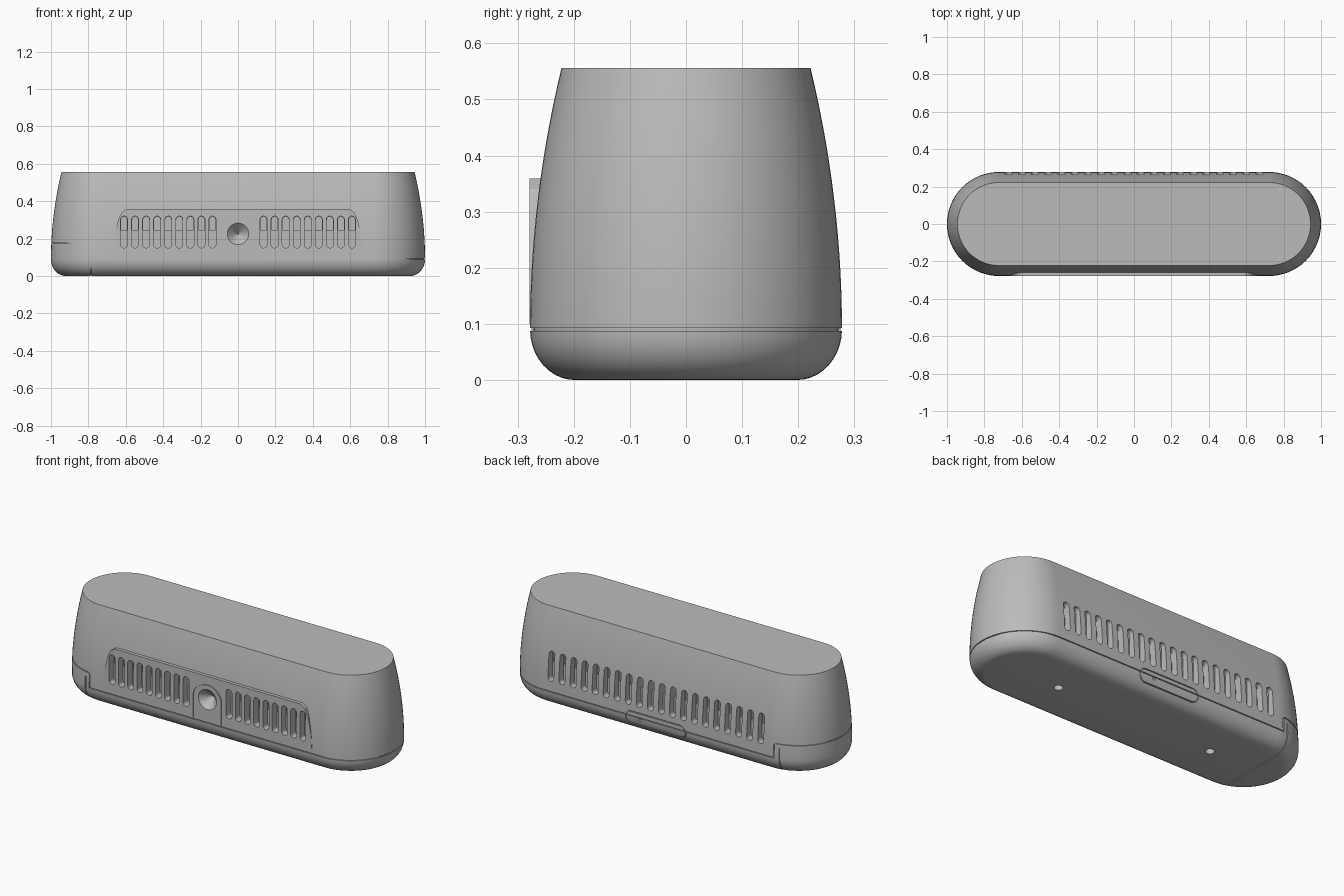
import bpy, bmesh, math
from mathutils import Matrix

if "Cube" in bpy.data.objects:
    bpy.data.objects.remove(bpy.data.objects["Cube"])

HALF = 0.722      # half length of the straight sides
RADIUS = 0.278    # widest half depth
SEAM = 0.09
HEIGHT = 0.556

grey = bpy.data.materials.new("matte_grey")
grey.use_nodes = True
grey.diffuse_color = (0.5, 0.5, 0.5, 1)
grey.node_tree.nodes["Principled BSDF"].inputs["Base Color"].default_value = (0.5, 0.5, 0.5, 1)


def finish(bm, name):
    bmesh.ops.recalc_face_normals(bm, faces=bm.faces)
    mesh = bpy.data.meshes.new(name)
    bm.to_mesh(mesh)
    bm.free()
    mesh.materials.append(grey)
    obj = bpy.data.objects.new(name, mesh)
    bpy.context.collection.objects.link(obj)
    return obj


def bake(obj):
    """Apply all modifiers of an object."""
    graph = bpy.context.evaluated_depsgraph_get()
    mesh = bpy.data.meshes.new_from_object(obj.evaluated_get(graph))
    obj.modifiers.clear()
    obj.data = mesh


def combine(obj, tool, operation, keep=False):
    mod = obj.modifiers.new(operation, "BOOLEAN")
    mod.operation, mod.solver, mod.object = operation, "EXACT", tool
    bake(obj)
    if not keep:
        bpy.data.objects.remove(tool)


def pill_body(name, inset=0):
    """Stack of stadium rings following the side profile."""
    profile = []
    for i in range(11):                       # rounded foot
        a = math.pi / 2 * i / 10
        profile.append((0.198 + 0.08 * math.sin(a), SEAM - SEAM * math.cos(a)))
    for i in range(1, 15):                    # gently bowed taper
        t = i / 14
        profile.append((RADIUS - 0.056 * t * t, SEAM + (HEIGHT - SEAM) * t))
    bm = bmesh.new()
    rings = []
    for r, z in profile:
        z = min(max(z, inset), HEIGHT - inset) if z in (0, HEIGHT) else z + inset * (1 - z / SEAM if z < SEAM else 0)
        ring = []
        for side in (1, -1):
            for k in range(33):
                a = math.pi * (k / 32 - 0.5)
                ring.append(bm.verts.new((side * (HALF + (r - inset) * math.cos(a)),
                                          side * (r - inset) * math.sin(a), z)))
        rings.append(ring)
    for low, high in zip(rings, rings[1:]):
        for i in range(len(low)):
            j = (i + 1) % len(low)
            bm.faces.new((low[i], low[j], high[j], high[i]))
    bm.faces.new(rings[0])
    bm.faces.new(rings[-1])
    return finish(bm, name)


def add_prism(bm, outline, y0, y1):
    """Extrude an outline in the xz plane along y."""
    front = [bm.verts.new((x, y0, z)) for x, z in outline]
    back = [bm.verts.new((x, y1, z)) for x, z in outline]
    bm.faces.new(front)
    bm.faces.new(back)
    for i in range(len(front)):
        j = (i + 1) % len(front)
        bm.faces.new((front[i], front[j], back[j], back[i]))


def arc(cx, cz, r, start, end, steps=12):
    angles = [math.radians(start + (end - start) * i / steps) for i in range(steps + 1)]
    return [(cx + r * math.cos(a), cz + r * math.sin(a)) for a in angles]


def upright_slot(x, low, high, r):
    return arc(x, high - r, r, 0, 180) + arc(x, low + r, r, 180, 360)


def ribbon(path, y0, y1, width=0.005, closed=False):
    """Thin wall along a path, used to engrave a line."""
    bm = bmesh.new()
    pairs = [(bm.verts.new((x, y0, z)), bm.verts.new((x, y1, z))) for x, z in path]
    for a, b in zip(pairs, pairs[1:] + pairs[:1] if closed else pairs[1:]):
        bm.faces.new((a[0], b[0], b[1], a[1]))
    obj = finish(bm, "groove_tool")
    mod = obj.modifiers.new("thick", "SOLIDIFY")
    mod.thickness, mod.offset, mod.use_even_offset = width, 0, True
    bake(obj)
    return obj


# Housing and its raised front panel
housing = pill_body("housing")
core = pill_body("core_tool", 0.006)
core.hide_render = True

right_edge = [(0.667, 0.1), (0.664, 0.17), (0.654, 0.24), (0.64, 0.3), (0.622, 0.34), (0.594, 0.359)]
bm = bmesh.new()
add_prism(bm, right_edge + [(-x, z) for x, z in reversed(right_edge)], -0.2785, -0.2)
combine(housing, finish(bm, "front_panel"), "UNION")

# Engraved lines: stepped seam, end cap joint, rear button outline
seam = [(1.1, SEAM)] + [(-0.755, SEAM)] + arc(-0.77, 0.16, 0.015, 0, 90, 4) + [(-1.1, 0.175)]
joint = [(-0.785, 0.148), (-0.785, -0.1)]
button = arc(0.155, 0.08, 0.036, -90, 90) + arc(-0.155, 0.08, 0.036, 90, 270)
for tool in (ribbon(seam, -0.4, 0.4), ribbon(joint, -0.4, 0.4),
             ribbon(button, 0.1, 0.4, closed=True)):
    combine(tool, core, "DIFFERENCE", keep=True)
    combine(housing, tool, "DIFFERENCE")
bpy.data.objects.remove(core)

# Arch around the lens
arch = [(0.09, 0.1)] + arc(0, 0.22, 0.09, 0, 180, 24) + [(-0.09, 0.1)]
combine(housing, ribbon(arch, -0.3, -0.273, 0.006), "DIFFERENCE")

# Vent slots: shallow full slots, then a deeper upper half
front_x = [s * (0.137 + 0.059 * i) for s in (1, -1) for i in range(9)]
rear_x = [-0.67 + 1.34 * i / 19 for i in range(20)]
slots, deep = bmesh.new(), bmesh.new()
for xs, side in ((front_x, -1), (rear_x, 1)):
    for x in xs:
        add_prism(slots, upright_slot(x, 0.15, 0.32, 0.0185), side * 0.4, side * 0.235)
        add_prism(deep, arc(x, 0.3, 0.0165, 0, 180) + [(x - 0.0165, 0.247), (x + 0.0165, 0.247)],
                  side * 0.25, side * 0.2)
for tool in (slots, deep):
    combine(housing, finish(tool, "slot_tool"), "DIFFERENCE")

# Lens dimple, pin hole and screw holes
bm = bmesh.new()
bmesh.ops.create_cone(bm, cap_ends=True, segments=48, radius1=0.064, radius2=0.004, depth=0.06,
                      matrix=Matrix.Translation((0, -0.255, 0.225)) @ Matrix.Rotation(-math.pi / 2, 4, "X"))
bmesh.ops.create_cone(bm, cap_ends=True, segments=16, radius1=0.008, radius2=0.008, depth=0.06,
                      matrix=Matrix.Translation((0.1, 0.28, 0.08)) @ Matrix.Rotation(math.pi / 2, 4, "X"))
for x in (-0.5, 0.5):
    bmesh.ops.create_cone(bm, cap_ends=True, segments=32, radius1=0.024, radius2=0.024, depth=0.06,
                          matrix=Matrix.Translation((x, 0, 0)))
combine(housing, finish(bm, "hole_tool"), "DIFFERENCE")

# Smooth shading with sharp creases
bpy.ops.object.select_all(action="DESELECT")
housing.select_set(True)
bpy.context.view_layer.objects.active = housing
bpy.ops.object.shade_smooth_by_angle(angle=math.radians(25))
